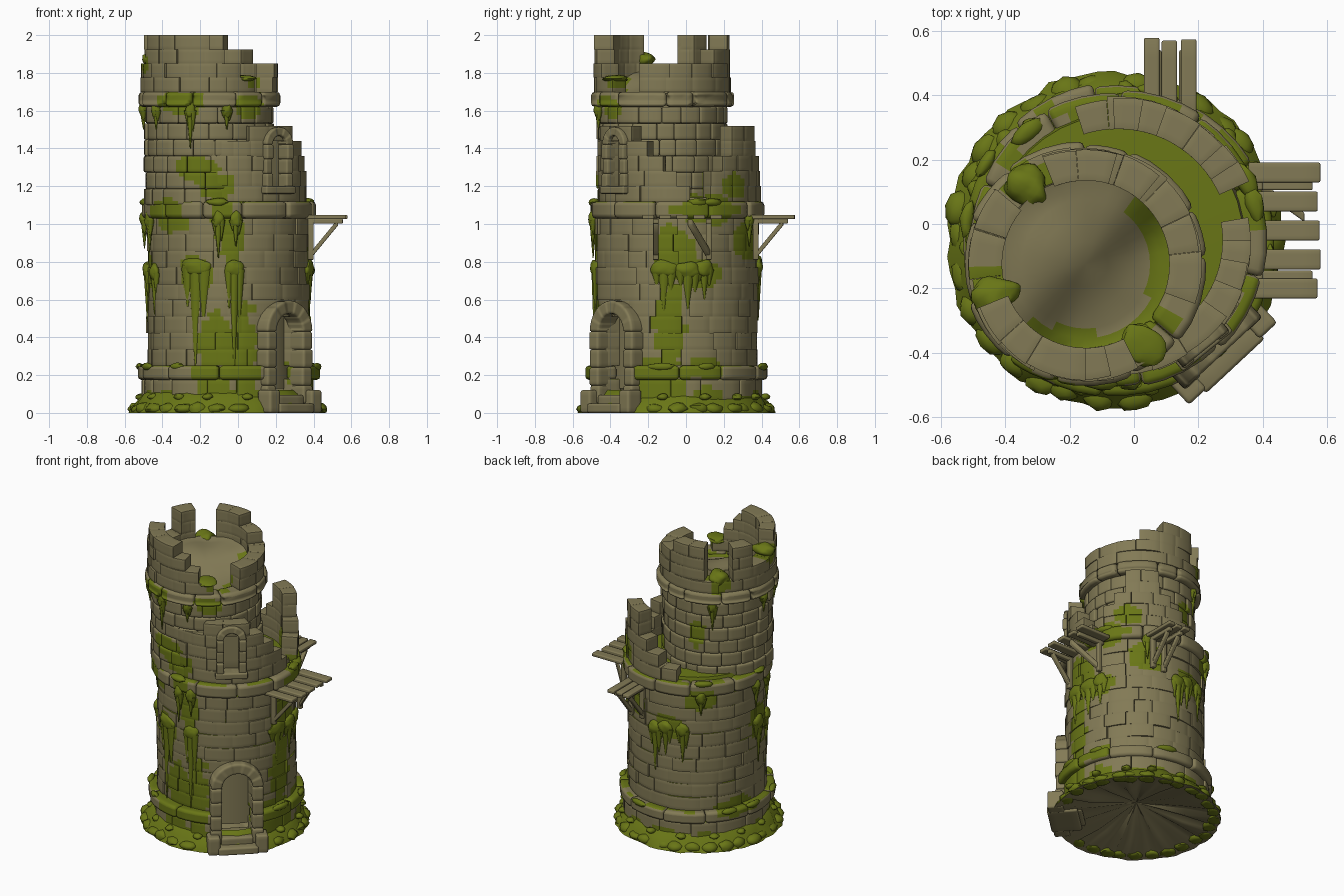
import bpy, bmesh, math, random
from mathutils import Vector, noise

random.seed(4)
if "Cube" in bpy.data.objects:
    bpy.data.objects.remove(bpy.data.objects["Cube"])

LOW = Vector((-0.05, -0.05, 0))    # axis of the wide lower tower
HIGH = Vector((-0.15, -0.125, 0))  # axis of the narrow upper tower
FOOT = Vector((-0.06, -0.05, 0))   # centre of the mossy foot
DOOR, WINDOW = 313, 309            # directions in degrees


def material(name, rgb):
    m = bpy.data.materials.new(name)
    m.use_nodes = True
    m.diffuse_color = (*rgb, 1)
    m.node_tree.nodes["Principled BSDF"].inputs["Base Color"].default_value = (*rgb, 1)
    return m


MATS = [material("weathered stone", (0.225, 0.195, 0.092)), material("moss", (0.14, 0.18, 0.008))]

# Moss patches on the walls: direction, height, half angle, half height
PATCHES = [(262, .28, 15, .24), (281, .33, 10, .26), (245, .74, 13, .1), (272, .9, 9, .14),
           (248, 1.29, 17, .07), (262, 1.2, 12, .07), (355, .45, 11, .22), (0, .86, 15, .14),
           (20, .74, 14, .08), (60, .9, 16, .1), (100, .8, 13, .08), (128, 1, 12, .08),
           (125, 1.4, 9, .1), (235, 1.64, 18, .07), (287, 1.62, 14, .07), (347, .2, 24, .12),
           (20, .24, 14, .06), (190, .75, 14, .12), (225, 1.04, 16, .09), (265, 1.06, 9, .07),
           (25, 1.08, 24, .08), (160, .25, 20, .06), (45, 1.2, 12, .07),
           (300, 1.76, 13, .06), (146, 1.78, 9, .09), (200, 1.86, 9, .08)]


def mossy(p, n):
    wobble = noise.noise(p * 9) * 0.7
    ang = math.degrees(math.atan2(p.y - LOW.y, p.x - LOW.x))
    for a, z, da, dz in PATCHES:
        d = (ang - a + 180) % 360 - 180
        if (d / da) ** 2 + ((p.z - z) / dz) ** 2 + wobble < 1:
            return True
    ledge = n.z > 0.6 and p.z < 1.16 and wobble > -0.08
    return ledge or p.z < 0.1 + wobble * 0.1


def all_moss(p, n):
    return True


def bare(p, n):
    return False


def finish(name, bm, rule, bevel=0.0):
    bmesh.ops.remove_doubles(bm, verts=bm.verts, dist=1e-5)
    bmesh.ops.recalc_face_normals(bm, faces=bm.faces)
    for f in bm.faces:
        f.smooth = True
        f.material_index = int(rule(f.calc_center_median(), f.normal))
    me = bpy.data.meshes.new(name)
    bm.to_mesh(me)
    bm.free()
    ob = bpy.data.objects.new(name, me)
    bpy.context.collection.objects.link(ob)
    for m in MATS:
        me.materials.append(m)
    if bevel:
        mod = ob.modifiers.new("worn edges", "BEVEL")
        mod.width, mod.segments, mod.limit_method = bevel, 2, "ANGLE"
        mod.angle_limit = math.radians(40)
    else:
        bpy.ops.object.select_all(action="DESELECT")
        ob.select_set(True)
        bpy.context.view_layer.objects.active = ob
        bpy.ops.object.shade_smooth_by_angle(angle=math.radians(50))


# Subdivided unit cube, reused for every stone and plank
unit = bmesh.new()
bmesh.ops.create_cube(unit, size=1)
bmesh.ops.subdivide_edges(unit, edges=unit.edges[:], cuts=3, use_grid_fill=True)
unit.verts.index_update()
UNIT_V = [v.co.copy() for v in unit.verts]
UNIT_F = [[v.index for v in f.verts] for f in unit.faces]
unit.free()


def block(bm, mapping):
    vs = [bm.verts.new(mapping(v)) for v in UNIT_V]
    for f in UNIT_F:
        bm.faces.new([vs[i] for i in f])


def polar(c, a, r, z):
    a = math.radians(a)
    return Vector((c.x + r * math.cos(a), c.y + r * math.sin(a), z))


def brick(bm, c, a0, a1, r0, r1, z0, z1):
    r1 += random.uniform(-0.007, 0.007)
    tilt = random.uniform(-0.007, 0.007)
    block(bm, lambda v: polar(c, a0 + (a1 - a0) * (v.x + .5),
                              r0 + (r1 + tilt * v.x - r0) * (v.y + .5), z0 + (z1 - z0) * (v.z + .5)))


def wall(name, c, r0, r1, z0, z1, courses, step, solid, bevel=0.008):
    """Courses of bricks around c, laid only where solid(angle, z) is true."""
    bm = bmesh.new()
    h = (z1 - z0) / courses
    for k in range(courses):
        z, start, runs, run = z0 + k * h, random.randrange(360), [], []
        for a in range(start, start + 361):
            if a < start + 360 and solid(a % 360, z + h / 2):
                run.append(a)
            elif run:
                runs.append((run[0], run[-1] + 1))
                run = []
        for a, b in runs:
            n = max(1, round((b - a) / step))
            cuts = [a + (b - a) * (i + (random.uniform(-.2, .2) if 0 < i < n else 0)) / n
                    for i in range(n + 1)]
            for p, q in zip(cuts, cuts[1:]):
                brick(bm, c, p + .08, q - .08, r0, r1, z, z + h)
    finish(name, bm, mossy, bevel)


def lathe(name, c, profile, segs, rule, tweak=None):
    bm = bmesh.new()
    rings = []
    for r, z in profile:
        ring = [polar(c, 360 * i / segs, r, z) for i in range(segs)]
        rings.append([bm.verts.new(tweak(p, r) if tweak else p) for p in ring])
    for lo, hi in zip(rings, rings[1:]):
        for i in range(segs):
            j = (i + 1) % segs
            bm.faces.new((lo[i], lo[j], hi[j], hi[i]))
    finish(name, bm, rule)


def near(a, b, width):
    return abs((a - b + 180) % 360 - 180) < width


def by_steps(steps):
    """Height of a ruined wall: list of (end angle, top)."""
    return lambda a, z: z < next(t for e, t in steps if a < e)


# Lower tower
def lower_solid(a, z):
    return not (near(a, DOOR, 14) and z < 0.52)


back_ruin = by_steps([(24, 1.1), (33, 1.3), (42, 1.4), (70, 1.52), (80, 1.4), (92, 1.3), (108, 1.22), (361, 1.1)])
front_ruin = by_steps([(10, 1.22), (255, 1.1), (285, 1.44), (325, 1.52), (338, 1.44), (350, 1.36), (361, 1.28)])
wall("base_course", LOW, .34, .455, .06, .18, 1, 24, lower_solid)
wall("base_ring", LOW, .36, .484, .175, .25, 1, 34, lower_solid, .018)
wall("lower_wall", LOW, .33, .43, .25, 1.03, 9, 20, lower_solid)
wall("middle_ring", LOW, .32, .462, 1.03, 1.12, 1, 34, lambda a, z: True, .02)
wall("back_ruined_wall", LOW, .345, .44, 1.12, 1.52, 5, 18, back_ruin, .014)
wall("front_ruined_wall", LOW, .325, .418, 1.12, 1.52, 5, 18,
     lambda a, z: front_ruin(a, z) and not (near(a, WINDOW, 8) and 1.19 < z < 1.44), .012)
lathe("lower_core", LOW, [(0, .13), (.35, .13), (.35, 1.1), (0, 1.1)], 40, bare)
lathe("terrace", LOW, [(0, 1.1), (.4, 1.1), (.39, 1.14), (.2, 1.15), (0, 1.15)], 40,
      lambda p, n: p.x < .28 or p.y > .12)

# Upper tower
parapet = by_steps([(50, 1.86), (74, 1.93), (112, 2.01), (140, 1.78), (162, 2.01), (202, 1.86), (270, 2.01),
                    (283, 1.93), (297, 1.86), (312, 1.78), (340, 1.7), (361, 1.86)])
wall("upper_wall", HIGH, .25, .342, 1.1, 1.62, 6, 20, lambda a, z: True)
wall("upper_ring", HIGH, .26, .377, 1.62, 1.7, 1, 34, lambda a, z: True, .02)
wall("parapet", HIGH, .26, .362, 1.7, 2, 4, 23, parapet, .014)


def slope(p, r):
    if r < .28 and p.z > 1.65:
        t = (p.y - HIGH.y) - (p.x - HIGH.x) + .05
        p.z += .14 / (1 + math.exp(-t * 16)) + noise.noise(p * 7) * .015
    return p


lathe("upper_floor", HIGH, [(0, 1.1), (.28, 1.1), (.28, 1.69), (.27, 1.68), (.23, 1.67), (.2, 1.67), (.14, 1.67),
                            (.07, 1.67), (0, 1.67)], 40,
      lambda p, n: p.z > 1.6 and (p - HIGH).to_2d().length > .2 + .1 * noise.noise(p * 6)
      and p.x - p.y > -.08, slope)

# Mossy foot with a hollow underside
def scallop(p, r):
    if .2 < r < .4:
        p.z += random.uniform(-.025, .015)
    elif r > .4:
        s = 1 + .04 * noise.noise(p * 14)
        p.x, p.y = p.x * s, p.y * s
    return p


lathe("mossy_foot", FOOT, [(0, .11), (.3, .045), (.52, 0), (.505, .025), (.48, .06), (.45, .1), (.42, .12)], 64,
      lambda p, n: p.z > .01 and (p - FOOT).to_2d().length > .43, scallop)


# Lumps and hanging moss
def lump(bm, c, a, r, z, size, subdiv=2):
    made = bmesh.ops.create_icosphere(bm, subdivisions=subdiv, radius=1)["verts"]
    for v in made:
        w = v.co * (1 + .25 * noise.noise(v.co * 1.5 + Vector((a, z, r))))
        v.co = polar(c, a + math.degrees(w.x * size[0] / r), r + w.y * size[1], max(0, z + w.z * size[2]))


def drip(bm, c, a, r, top, length, width):
    lump(bm, c, a, r, top - .015, (width, .025, .045), 3)
    for shift, share in ((0, 1), (-.55, .4), (.55, .55)):
        off = math.degrees(shift * width / r)
        girth = .012 + width * .3
        made = bmesh.ops.create_cone(bm, segments=9, radius1=1, radius2=.12, depth=1, cap_ends=True)["verts"]
        for v in made:
            down = v.co.z + .5
            v.co = polar(c, a + off + math.degrees(v.co.x * girth / r), r + v.co.y * .02,
                         top - .02 - down * length * share)


bm = bmesh.new()
for i in range(30):
    a = i * 12 + random.uniform(-3, 3)
    if not near(a, DOOR, 24):
        lump(bm, FOOT, a, random.uniform(.47, .49), .02, (.055, .045, random.uniform(.025, .04)))
        if i % 2:
            lump(bm, LOW, a + 5, .465, .085, (.03, .03, .018))
for a in (20, 75, 150, 172, 205, 235, 350):
    lump(bm, LOW, a, .475, .245, (random.uniform(.04, .07), .02, .02))
for a in (15, 25, 130, 185, 215, 262):
    lump(bm, LOW, a, .44, 1.115, (.06, .03, .022))
for a, z, rise in ((127, 1.78, .05), (199, 1.87, .04), (305, 1.77, .02)):
    lump(bm, HIGH, a, .3, z, (.06, .075, rise), 3)
finish("moss_lumps", bm, all_moss)

bm = bmesh.new()
for a, top, length, width in ((246, .79, .52, .085), (274, .78, .52, .05), (351, .78, .22, .07), (8, .77, .2, .07),
                              (20, .78, .16, .05), (88, .79, .28, .05), (98, .81, .18, .05), (113, .81, .22, .04),
                              (186, .77, .27, .05), (205, .76, .22, .04)):
    drip(bm, LOW, a, .432, top, length, width)
for a, length in ((263, .2), (275, .14), (200, .17), (180, .15), (128, .12), (60, .14)):
    drip(bm, LOW, a, .445, 1.04, length, .03)
for a, length in ((216, .1), (253, .2), (285, .1), (120, .16), (180, .1)):
    drip(bm, HIGH, a, .35, 1.62, length, .026)
finish("hanging_moss", bm, all_moss)


# Arched doorway and window
def local(c, a):
    n = Vector((math.cos(math.radians(a)), math.sin(math.radians(a)), 0))
    u = Vector((-n.y, n.x, 0))
    return lambda x, out, z: c + u * x + n * out + Vector((0, 0, z))


def box(bm, at, x, out, z, w, d, h):
    block(bm, lambda v: at(x + v.x * w, out + v.y * d, z + v.z * h))


def arch(bm, at, radius, thick, out, depth, z0, spring, jambs, stones):
    h = (spring - z0) / jambs
    for side in (-1, 1):
        for k in range(jambs):
            box(bm, at, side * radius, out + random.uniform(-.006, .006), z0 + h * (k + .5), thick, depth, h)
    for k in range(stones):
        def bend(v):
            t = math.pi * (k + v.x + .5) / stones
            r = radius + v.z * thick
            return at(-r * math.cos(t), out + v.y * depth, spring + r * math.sin(t))
        block(bm, bend)


bm = bmesh.new()
at = local(LOW, DOOR)
arch(bm, at, .13, .07, .42, .12, .05, .43, 4, 7)
for side in (-1, 1):
    box(bm, at, side * .15, .475, .06, .075, .1, .12)
box(bm, at, 0, .44, .025, .25, .19, .05)
box(bm, at, 0, .4, .055, .2, .16, .08)
finish("doorway", bm, bare, .012)

bm = bmesh.new()
at = local(LOW, WINDOW)
arch(bm, at, .07, .045, .385, .1, 1.19, 1.42, 3, 5)
box(bm, at, 0, .39, 1.18, .2, .11, .04)
box(bm, at, 0, .345, 1.33, .14, .03, .3)
finish("window", bm, bare, .01)


# Timber platforms, each brace being (position, sideways splay)
def platform(name, angle, planks, width, braces, wall_at):
    bm = bmesh.new()
    at = local(Vector(), angle)
    for x in planks:
        tip = .58 - random.uniform(0, .012)
        box(bm, at, x, (wall_at - .03 + tip) / 2, 1.037, width, tip - wall_at + .03, .022)
    for x, splay in braces:
        box(bm, at, x, wall_at, .92, .03, .03, .22)
        box(bm, at, x, wall_at + .07, 1.015, .03, .2, .025)
        block(bm, lambda v: at(x + v.x * .028 + splay * (v.y + .5), wall_at + .075 + v.y * .14,
                               .925 + v.y * .17 + v.z * .035))
    finish(name, bm, bare, .005)


platform("right_platform", 0, (.16, .07, -.02, -.11, -.2), .062, ((-.16, 0), (.12, -.1)), .385)
platform("back_platform", 90, (-.055, -.11, -.17), .048, ((-.07, 0), (-.155, 0)), .37)
